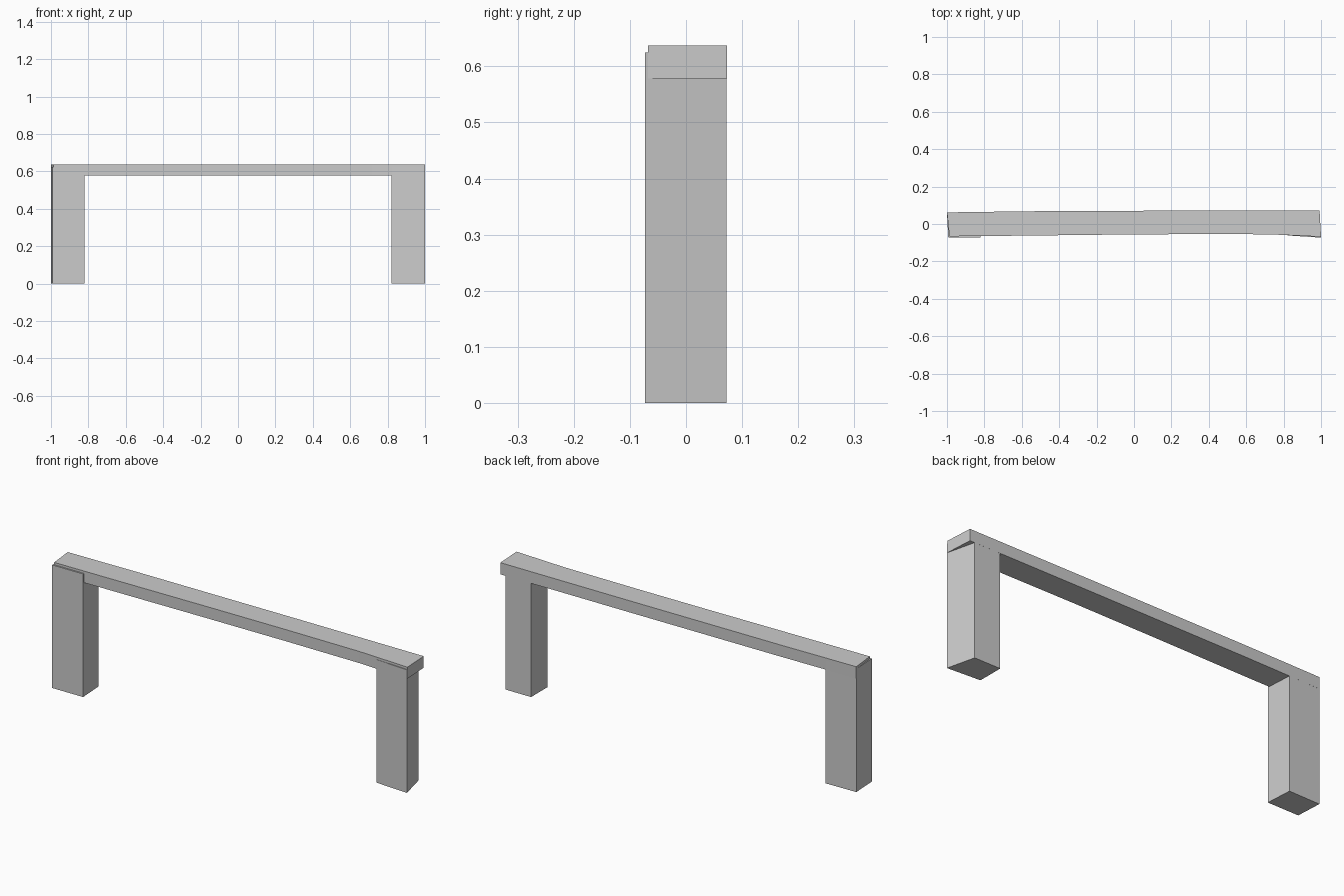
import bpy, bmesh

if "Cube" in bpy.data.objects:
    bpy.data.objects.remove(bpy.data.objects["Cube"])


def prism(name, outline, z0, z1):
    """Extrude a counter-clockwise plan outline from z0 to z1."""
    bm = bmesh.new()
    face = bm.faces.new([bm.verts.new((x, y, z0)) for x, y in outline])
    top = bmesh.ops.extrude_face_region(bm, geom=[face])["geom"]
    verts = [v for v in top if isinstance(v, bmesh.types.BMVert)]
    bmesh.ops.translate(bm, verts=verts, vec=(0, 0, z1 - z0))
    bmesh.ops.recalc_face_normals(bm, faces=bm.faces)
    mesh = bpy.data.meshes.new(name)
    bm.to_mesh(mesh)
    bm.free()
    obj = bpy.data.objects.new(name, mesh)
    bpy.context.collection.objects.link(obj)
    return obj


# Slightly bowed, uneven top beam with skewed ends
front_edge = [(-0.987, -0.066), (-0.57, -0.062), (-0.13, -0.057),
              (0.3, -0.054), (0.72, -0.055), (1.0, -0.068)]
back_edge = [(0.992, 0.073), (0.3, 0.072), (-0.13, 0.070),
             (-0.57, 0.068), (-1.0, 0.062)]
prism("top_beam", front_edge + back_edge, 0.578, 0.637)

# Rough-cut legs, reaching up into the beam
prism("left_leg", [(-0.993, -0.073), (-0.82, -0.072),
                   (-0.828, 0.0645), (-1.0, 0.0615)], 0.0, 0.625)
prism("right_leg", [(0.82, -0.061), (1.0, -0.073),
                    (0.965, 0.0725), (0.82, 0.0725)], 0.0, 0.625)
